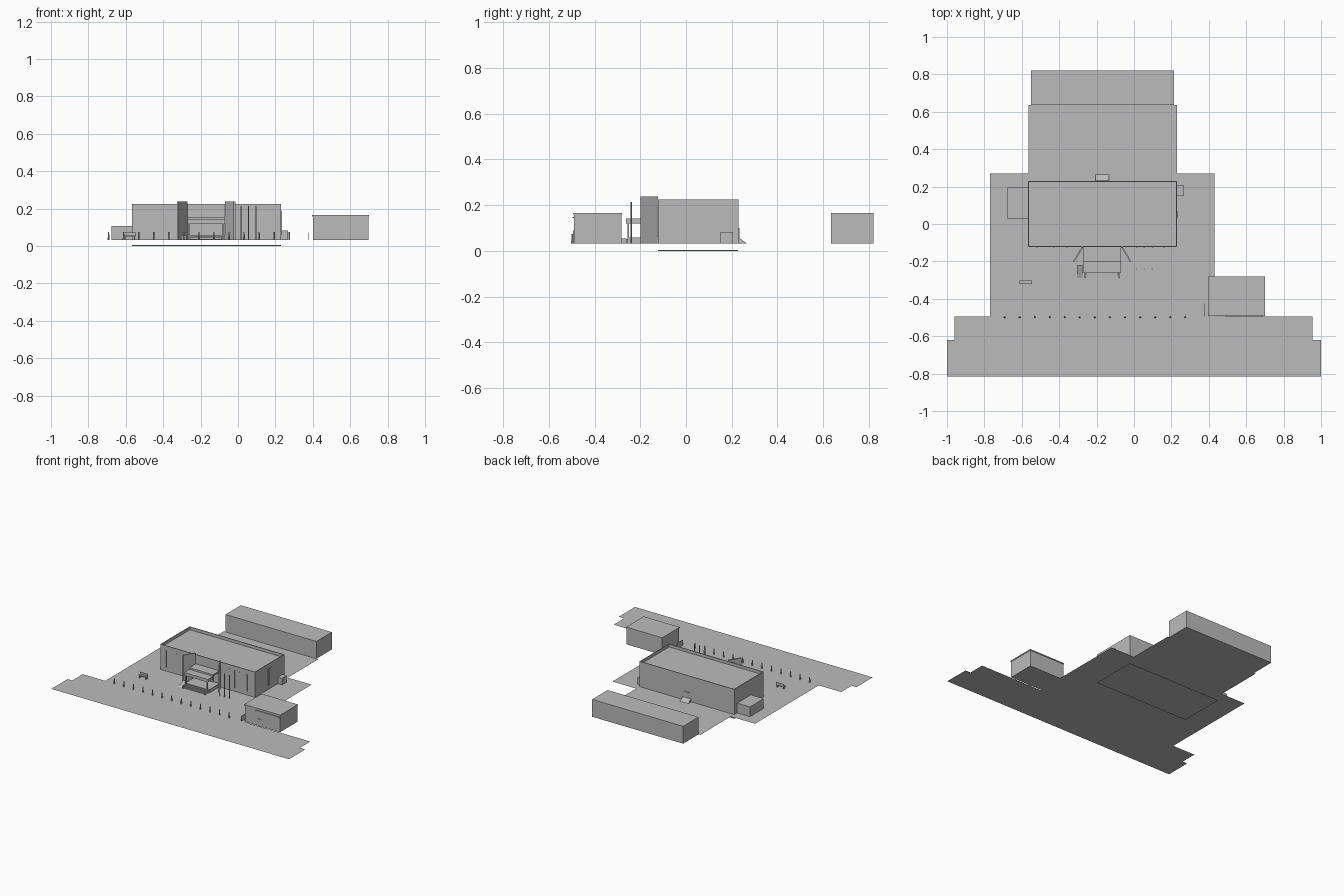
import bpy
import bmesh
from mathutils import Matrix

cube = bpy.data.objects.get("Cube")
if cube:
    bpy.data.objects.remove(cube, do_unlink=True)

GREY = bpy.data.materials.new("plain grey")
GREY.use_nodes = True
GREY.diffuse_color = (0.5, 0.5, 0.5, 1)
GREY.node_tree.nodes["Principled BSDF"].inputs["Base Color"].default_value = (0.5, 0.5, 0.5, 1)
G = 0.033  # ground level


def finish(name, bm):
    mesh = bpy.data.meshes.new(name)
    bm.to_mesh(mesh)
    bm.free()
    mesh.materials.append(GREY)
    obj = bpy.data.objects.new(name, mesh)
    bpy.context.collection.objects.link(obj)
    return obj


def box(name, x0, x1, y0, y1, z0, z1):
    bm = bmesh.new()
    size = Matrix.Diagonal((x1 - x0, y1 - y0, z1 - z0, 1))
    place = Matrix.Translation(((x0 + x1) / 2, (y0 + y1) / 2, (z0 + z1) / 2))
    bmesh.ops.create_cube(bm, size=1, matrix=place @ size)
    return finish(name, bm)


def sheet(name, x0, x1, y0, y1, z=G):
    bm = bmesh.new()
    bm.faces.new([bm.verts.new(p) for p in
                  ((x0, y0, z), (x1, y0, z), (x1, y1, z), (x0, y1, z))])
    return finish(name, bm)


def prism(name, outline, offset):
    """Extrude a planar outline along an offset."""
    bm = bmesh.new()
    face = bm.faces.new([bm.verts.new(p) for p in outline])
    geo = bmesh.ops.extrude_face_region(bm, geom=[face])["geom"]
    bmesh.ops.translate(bm, vec=offset, verts=[v for v in geo if isinstance(v, bmesh.types.BMVert)])
    bmesh.ops.recalc_face_normals(bm, faces=bm.faces)
    return finish(name, bm)


def post(name, x, y, r, z1, sides=8, top=None):
    bm = bmesh.new()
    bmesh.ops.create_cone(bm, cap_ends=True, segments=sides, radius1=r,
                          radius2=r if top is None else top, depth=z1 - G,
                          matrix=Matrix.Translation((x, y, (z1 + G) / 2)))
    return finish(name, bm)


# Ground sheets and the foundation slab below them
sheet("road", -1, 1, -0.815, -0.62)
sheet("pavement", -0.96, 0.955, -0.62, -0.495)
sheet("forecourt", -0.77, 0.43, -0.495, 0.27)
sheet("rear_yard", -0.565, 0.23, 0.27, 0.635)
box("foundation_slab", -0.567, 0.23, -0.123, 0.227, 0, 0.004)

# Main hall with its roof sunk behind a parapet
hall = box("main_hall", -0.567, 0.23, -0.123, 0.23, G, 0.225)
bm = bmesh.new()
bm.from_mesh(hall.data)
roof = max(bm.faces, key=lambda f: f.calc_center_median().z)
bmesh.ops.inset_region(bm, faces=[roof], thickness=0.008)
geo = bmesh.ops.extrude_face_region(bm, geom=[roof])["geom"]
bmesh.ops.translate(bm, vec=(0, 0, -0.022), verts=[v for v in geo if isinstance(v, bmesh.types.BMVert)])
if roof.is_valid:
    bmesh.ops.delete(bm, geom=[roof], context="FACES_ONLY")
bm.to_mesh(hall.data)
bm.free()

# Narrow tall windows
for x in (-0.52, -0.43, -0.36, 0.015, 0.055, 0.1, 0.16):
    box("front_window", x - 0.004, x + 0.004, -0.126, -0.122, 0.06, 0.19)
box("side_window", 0.229, 0.233, 0.033, 0.07, 0.06, 0.19)
box("side_window_pane", 0.232, 0.235, 0.04, 0.063, 0.067, 0.183)

# Side and rear additions
box("right_annex", -0.675, -0.565, 0.03, 0.195, G, 0.107)
box("left_cabinet", 0.229, 0.266, 0.15, 0.205, G, 0.083)
box("rear_door", -0.2, -0.14, 0.229, 0.234, G, 0.1)
prism("rear_ramp", [(-0.205, 0.229, G), (-0.205, 0.265, G), (-0.205, 0.229, 0.06)], (0.07, 0, 0))
box("rear_building", -0.55, 0.215, 0.635, 0.82, G, 0.165)

# Splayed wing walls flanking the entrance
MID = -0.17
for side, label in ((-1, "right"), (1, "left")):
    plan = [(0.1, -0.122), (0.147, -0.2), (0.156, -0.2), (0.109, -0.122)]
    prism(label + "_wing_wall", [(MID + side * x, y, G) for x, y in plan], (0, 0, 0.204))
    # Canopy posts and step side walls
    x = MID + side * 0.09
    box(label + "_canopy_post", x - 0.004, x + 0.004, -0.257, -0.249, G, 0.122)
    box(label + "_step_wall", x - 0.004, x + 0.004, -0.29, -0.26, G, 0.055)

# Entrance canopy, doors and steps
box("canopy", -0.27, -0.07, -0.262, -0.2, 0.12, 0.142)
box("canopy_back", -0.27, -0.07, -0.2, -0.122, 0.142, 0.155)
box("entrance_platform", -0.27, -0.07, -0.25, -0.122, G, 0.058)
for i in range(3):
    box("entrance_step", -0.255, -0.085, -0.25 - 0.01 * (i + 1), -0.25 - 0.01 * i,
        G, 0.052 - 0.007 * i)
for x in (-0.205, -0.17, -0.135):
    box("entrance_door", x - 0.015, x + 0.015, -0.127, -0.122, 0.058, 0.12)
prism("access_ramp", [(-0.305, -0.22, G), (-0.305, -0.29, G), (-0.305, -0.22, 0.058)], (0.03, 0, 0))

# Flagpoles, bollards and bench
for x in (0.015, 0.055, 0.097):
    post("flagpole", x, -0.24, 0.0025, 0.213)
for i in range(13):
    post("bollard", -0.692 + 0.0805 * i, -0.498, 0.005, 0.074, top=0.003)
box("bench_seat", -0.612, -0.546, -0.322, -0.302, 0.05, 0.056)
box("bench_back", -0.612, -0.546, -0.305, -0.302, 0.05, 0.072)
for x in (-0.608, -0.556):
    box("bench_leg", x, x + 0.006, -0.32, -0.304, G, 0.05)

# Kiosk with awning, door, windows and a short fence
box("kiosk", 0.4, 0.697, -0.49, -0.283, G, 0.157)
box("kiosk_roof", 0.396, 0.7, -0.492, -0.28, 0.157, 0.165)
box("kiosk_awning", 0.49, 0.69, -0.497, -0.49, 0.143, 0.149)
box("kiosk_door", 0.515, 0.546, -0.494, -0.49, G, 0.088)
box("kiosk_fence", 0.373, 0.377, -0.495, -0.425, G, 0.072)
